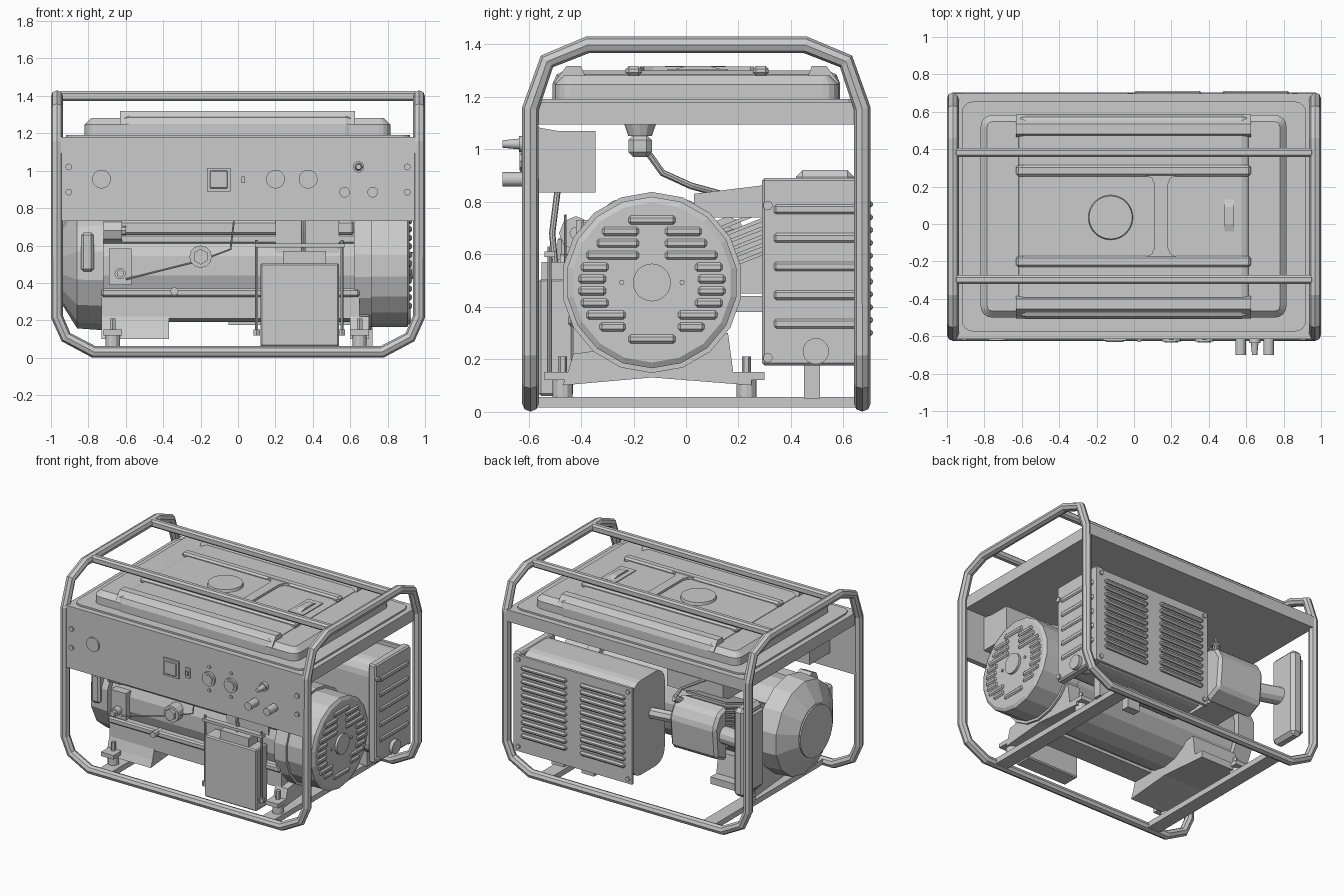
import bpy, bmesh, math
from mathutils import Matrix, Vector

cube = bpy.data.objects.get("Cube")
if cube:
    bpy.data.objects.remove(cube)

grey = bpy.data.materials.new("light grey")
grey.use_nodes = True
grey.diffuse_color = (.6, .6, .6, 1)
grey.node_tree.nodes["Principled BSDF"].inputs["Base Color"].default_value = grey.diffuse_color


def finish(name, bm, bevel=0, segments=1):
    bmesh.ops.recalc_face_normals(bm, faces=bm.faces)
    mesh = bpy.data.meshes.new(name)
    bm.to_mesh(mesh)
    bm.free()
    mesh.materials.append(grey)
    obj = bpy.data.objects.new(name, mesh)
    bpy.context.collection.objects.link(obj)
    if bevel:
        mod = obj.modifiers.new("Bevel", 'BEVEL')
        mod.width, mod.segments = bevel, segments
        mod.limit_method = 'ANGLE'
    return obj


def box(name, x, y, z, bevel=0, segments=1):
    """Box from (low, high) ranges on each axis."""
    bm = bmesh.new()
    bmesh.ops.create_cube(bm, size=1)
    for v in bm.verts:
        v.co = Vector([(r[0] + r[1]) / 2 + c * (r[1] - r[0]) for r, c in zip((x, y, z), v.co)])
    return finish(name, bm, bevel, segments)


def rod(name, start, end, r, r_end=None, sides=16):
    """Cylinder or cone between two points."""
    a, b = Vector(start), Vector(end)
    bm = bmesh.new()
    turn = (b - a).to_track_quat('Z', 'Y').to_matrix().to_4x4()
    bmesh.ops.create_cone(bm, cap_ends=True, segments=sides, radius1=r,
                          radius2=r if r_end is None else r_end, depth=(b - a).length,
                          matrix=Matrix.Translation((a + b) / 2) @ turn)
    return finish(name, bm)


def prism(name, outline, axis, low, high, bevel=0):
    """Extrude an outline along x (y,z points) or z (x,y points)."""
    bm = bmesh.new()
    rings = [[bm.verts.new((h, *p) if axis == 'x' else (*p, h)) for p in outline] for h in (low, high)]
    bm.faces.new(rings[0])
    bm.faces.new(rings[1])
    for i in range(len(outline)):
        j = (i + 1) % len(outline)
        bm.faces.new((rings[0][i], rings[0][j], rings[1][j], rings[1][i]))
    return finish(name, bm, bevel)


def rounded(a, b, r, steps=4):
    """Rounded rectangle outline from two (low, high) ranges."""
    centres = ((a[1] - r, b[1] - r), (a[0] + r, b[1] - r), (a[0] + r, b[0] + r), (a[1] - r, b[0] + r))
    angles = [[(q + s / steps) * math.pi / 2 for s in range(steps + 1)] for q in range(4)]
    return [(c[0] + r * math.cos(t), c[1] + r * math.sin(t)) for c, ts in zip(centres, angles) for t in ts]


def tube(name, points, r, cyclic=False):
    """Faceted pipe along a polyline."""
    curve = bpy.data.curves.new(name, 'CURVE')
    curve.dimensions = '3D'
    curve.bevel_depth, curve.bevel_resolution = r, 2
    curve.use_fill_caps = True
    spline = curve.splines.new('POLY')
    spline.points.add(len(points) - 1)
    for p, co in zip(spline.points, points):
        p.co = (*co, 1)
    spline.use_cyclic_u = cyclic
    spline.use_smooth = False
    curve.materials.append(grey)
    obj = bpy.data.objects.new(name, curve)
    bpy.context.collection.objects.link(obj)


# Frame: two end arches joined by bottom rails in one loop
front, back = -.593, .672
arch = [(.77, front, .031), (.92, front, .11), (.968, front, .22), (.968, front, 1.155),
        (.968, -.53, 1.335), (.968, -.375, 1.398), (.968, .455, 1.398), (.968, .61, 1.335),
        (.968, back, 1.155), (.968, back, .22), (.92, back, .11), (.77, back, .031)]
tube("frame_loop", arch + [(-x, y, z) for x, y, z in reversed(arch)], .032, True)
for y in (-.297, .382):
    box("top_crossbar", (-.96, .96), (y - .024, y + .024), (1.372, 1.425), .012)
for x in (-.65, .65):
    box("floor_crossbar", (x - .05, x + .05), (-.6, .67), (.015, .055))

# Tank tray and fuel tank
box("tank_tray", (-.955, .955), (-.615, .697), (1.095, 1.18))
prism("tray_lip", rounded((-.92, .92), (-.575, .655), .06), 'z', 1.18, 1.192)
prism("fuel_tank", rounded((-.82, .815), (-.5, .582), .06), 'z', 1.15, 1.282, .035)
box("tank_crown", (-.63, .625), (-.508, .588), (1.12, 1.3), .05, 2)
ridge = [(-.546, 1.25), (-.495, 1.318), (-.44, 1.318), (-.425, 1.28)]
for s in (-1, 1):
    prism("tank_outer_ridge", [(.04 - s * y, z) for y, z in ridge], 'x', -.63, .625)
for y in (-.2, .285):
    box("tank_inner_ridge", (-.63, .625), (y - .03, y + .03), (1.28, 1.318), .012)
bridge = [(.06, .26), (.095, .245), (.11, .21), (.11, -.125), (.095, -.16), (.06, -.175)]
prism("tank_ridge_bridge", bridge + [(.29 - x, y) for x, y in reversed(bridge)], 'z', 1.28, 1.316)
rod("filler_cap", (-.125, .035, 1.28), (-.125, .035, 1.318), .125, .115, 32)
box("fuel_gauge", (.45, .57), (-.07, .16), (1.28, 1.306))
prism("gauge_window", [(-.06, 1.3), (.0, 1.318), (.09, 1.318), (.15, 1.3)], 'x', .485, .535)

# Control panel
box("control_panel", (-.95, .955), (-.612, -.575), (.73, 1.095))
prism("control_box", [(-.575, 1.085), (-.49, 1.07), (-.345, 1.07), (-.345, .835), (-.575, .835)], 'x', -.75, .8)


def panel_disc(name, x, z, r, out, r_end=None, sides=24):
    rod(name, (x, -.6, z), (x, -.612 - out, z), r, r_end, sides)


panel_disc("panel_cover", -.73, .955, .05, .012)
box("main_switch", (-.165, -.04), (-.624, -.6), (.89, 1.015))
box("switch_rocker", (-.15, -.055), (-.632, -.6), (.905, 1), .004)
box("small_switch", (.01, .048), (-.62, -.6), (.915, .988))
box("small_switch_toggle", (.02, .038), (-.63, -.6), (.935, .968))
for x in (.2, .375):
    panel_disc("socket", x, .955, .05, .016)
    panel_disc("socket_core", x, .955, .036, .022, sides=8)
    for s in (-1, 1):
        panel_disc("socket_screw", x, .955 + s * .085, .012, .008, sides=8)
panel_disc("terminal_base", .645, 1.02, .03, .025)
panel_disc("terminal_tip", .645, 1.02, .024, .088, .014)
for x in (.57, .72):
    panel_disc("terminal_knob", x, .885, .028, .088)
for x in (-.905, .905):
    for z in (.885, 1.02):
        panel_disc("panel_bolt", x, z, .018, .01, sides=10)

# Generator and engine body on one axis
AY, AZ = -.13, .492


def axial(name, x0, x1, r0, r1=None, sides=18):
    return rod(name, (x0, AY, AZ), (x1, AY, AZ), r0, r1, sides)


axial("generator_barrel", -.74, .72, .3)
axial("generator_end_bell", .71, .905, .327)
axial("generator_end_face", .905, .918, .327, .305)
axial("generator_rear_flange", .62, .715, .345)
axial("end_hub", .91, .935, .072, sides=24)
axial("starter_rim", -.72, -.86, .345, .335, 14)
axial("starter_cone", -.86, -.945, .335, .2, 14)
axial("starter_disc", -.94, -.955, .185, sides=24)


def slot(y, z, half):
    box("vent_bar", (.91, .93), (y - half, y + half), (z - .017, z + .017), .009)


# Vent bars: inner and outer reach of each mirrored row
rows = [(.05, .19), (.05, .21), (.05, .25), (.165, .27), (.175, .28),
        (.175, .28), (.165, .27), (.1, .25), (.1, .2)]
for i, (near, far) in enumerate(rows):
    for s in (-1, 1):
        slot(AY + s * (near + far) / 2, .687 - i * .0455, (far - near) / 2)
for z in (.73, .277):
    slot(AY, z, .09)
for s in (-1, 1):
    rod("face_screw", (.91, AY + s * .115, AZ), (.925, AY + s * .115, AZ), .01, sides=8)

# Side rails, base and mounts
box("upper_side_rail", (-.73, .65), (-.42, -.28), (.61, .66), .01)
box("upper_rail_cap", (-.64, .62), (-.4, -.25), (.66, .73), .01)
box("lower_side_rail", (-.73, .65), (-.45, -.3), (.325, .37), .01)
box("lower_rail_skirt", (-.73, .65), (-.43, -.27), (.21, .33))
saddle = [(-.47, .1), (-.45, .15), (-.43, .22), (.16, .3), (.18, .15), (.25, .15), (.25, .1), (AY, .13)]
prism("engine_base", saddle, 'x', -.73, -.37)
prism("generator_foot", saddle, 'x', .6, .7)
for x in (-.67, .65):
    for y in (-.47, .23):
        box("mount_bracket", (x - .05, x + .05), (y - .07, y + .07), (.12, .15))
        rod("rubber_mount", (x, y, .05), (x, y, .12), .038, sides=12)
        rod("mount_bolt", (x, y, .15), (x, y, .21), .017, sides=6)
for x, y, z, r in ((-.2, -.42, .54, .06), (-.63, -.46, .45, .03)):
    rod("oil_plug", (x, AY, z), (x, y - .06, z), r, sides=12)
    rod("oil_plug_core", (x, y, z), (x, y - .08, z), r * .7, sides=6)
box("sensor_plate", (-.69, -.57), (-.47, -.3), (.39, .585))
box("starter_grip", (-.84, -.77), (-.49, -.4), (.46, .67), .015)
rod("drain_bolt", (-.34, -.4, .355), (-.34, -.49, .355), .022, sides=8)

# Engine lugs around the barrel
for angle in (33, 147):
    a = math.radians(angle)
    y, z = AY + .345 * math.cos(a), AZ + .345 * math.sin(a)
    rod("case_lug", (-.72, y, z), (-.62, y, z), .065, sides=8)
    rod("lug_bolt", (-.62, y, z), (-.6, y, z), .025, sides=8)

# Battery with hold-down
box("battery", (.12, .54), (-.56, -.43), (.06, .505), .008)
box("battery_cap", (.24, .47), (-.55, -.45), (.505, .57))
box("generator_terminal_box", (.2, .54), (-.42, -.25), (.5, .73))
box("battery_strap", (.09, .57), (-.54, -.5), (.59, .61))
for x in (.1, .555):
    tube("battery_rod", [(x, -.52, .13), (x, -.52, .63)], .008)
    rod("battery_nut", (x, -.52, .12), (x, -.52, .15), .02, sides=6)
tube("battery_cable", [(.35, -.5, .57), (.35, -.51, .68), (.35, -.49, .84)], .012)

# Inclined cylinder with lengthwise cooling fins, cover and carburettor
for i in range(6):
    z = .5 + i * .032
    prism("cooling_fin", [(.05, z), (.05, z + .015), (.43, z + .165), (.43, z + .15)], 'x', -.62, -.3)
prism("cylinder_block", [(-.1, .45), (-.1, .62), (.42, .76), (.42, .45)], 'x', -.57, -.34)
prism("rocker_cover", [(.42, .4), (.42, .8), (.52, .77), (.57, .68), (.55, .46)], 'x', -.63, -.26, .02)
prism("air_duct", [(.03, .74), (.03, .83), (.29, .862), (.29, .74)], 'x', -.5, -.05)
rod("spark_plug", (-.33, .42, .72), (-.27, .52, .8), .025, sides=10)
tube("spark_lead", [(-.27, .52, .8), (-.3, .48, .86), (-.36, .3, .87)], .012)
tube("exhaust_pipe", [(-.34, .35, .6), (-.2, .42, .6), (0, .45, .6)], .04)
rod("carburettor", (-.58, .45, .6), (-.84, .5, .62), .06, sides=12)
box("air_filter_box", (-.91, -.82), (.42, .64), (.28, .92), .025)
box("air_filter_lid", (-.935, -.91), (.44, .62), (.32, .88), .015)

# Muffler and its heat shield
prism("muffler", rounded((.3, .675), (.2, .885), .1), 'x', -.04, .86)
box("shield_end", (.84, .9), (.29, .69), (.175, .89), .01)
box("shield_back", (-.05, .9), (.67, .69), (.175, .87))
for x0 in (0, .47):
    for i in range(11):
        z = .3 + i * .049
        box("louver", (x0, x0 + .36), (.68, .712), (z - .015, z + .015), .01)
for i in range(5):
    z = .335 + i * .109
    box("shield_rib", (.89, .91), (.335, .66), (z - .018, z + .018), .008)
for z in (.205, .785):
    rod("shield_screw", (.89, .312, z), (.912, .312, z), .018, sides=10)
for x in (-.02, .86):
    for z in (.21, .84):
        rod("shield_back_screw", (x, .68, z), (x, .7, z), .016, sides=10)
rod("exhaust_outlet", (.8, .495, .23), (.925, .495, .23), .05, sides=20)
for x in (.43, .67):
    box("muffler_foot", (x - .05, x + .05), (.45, .51), (.05, .21))
box("muffler_stay", (.3, .4), (.1, .32), (.38, .44))

# Fuel valve, hose and ignition wire
rod("fuel_valve", (-.3, -.175, 1.05), (-.3, -.175, 1.1), .045, .062, 12)
box("fuel_valve_body", (-.34, -.26), (-.22, -.13), (.97, 1.055), .02)
tube("fuel_hose", [(-.3, -.14, .98), (-.32, -.09, .91), (-.35, .02, .86), (-.4, .13, .83)], .013)
tube("ignition_wire", [(-.6, -.48, .42), (-.2, -.46, .52), (-.04, -.46, .58), (-.02, -.46, .75)], .005)
